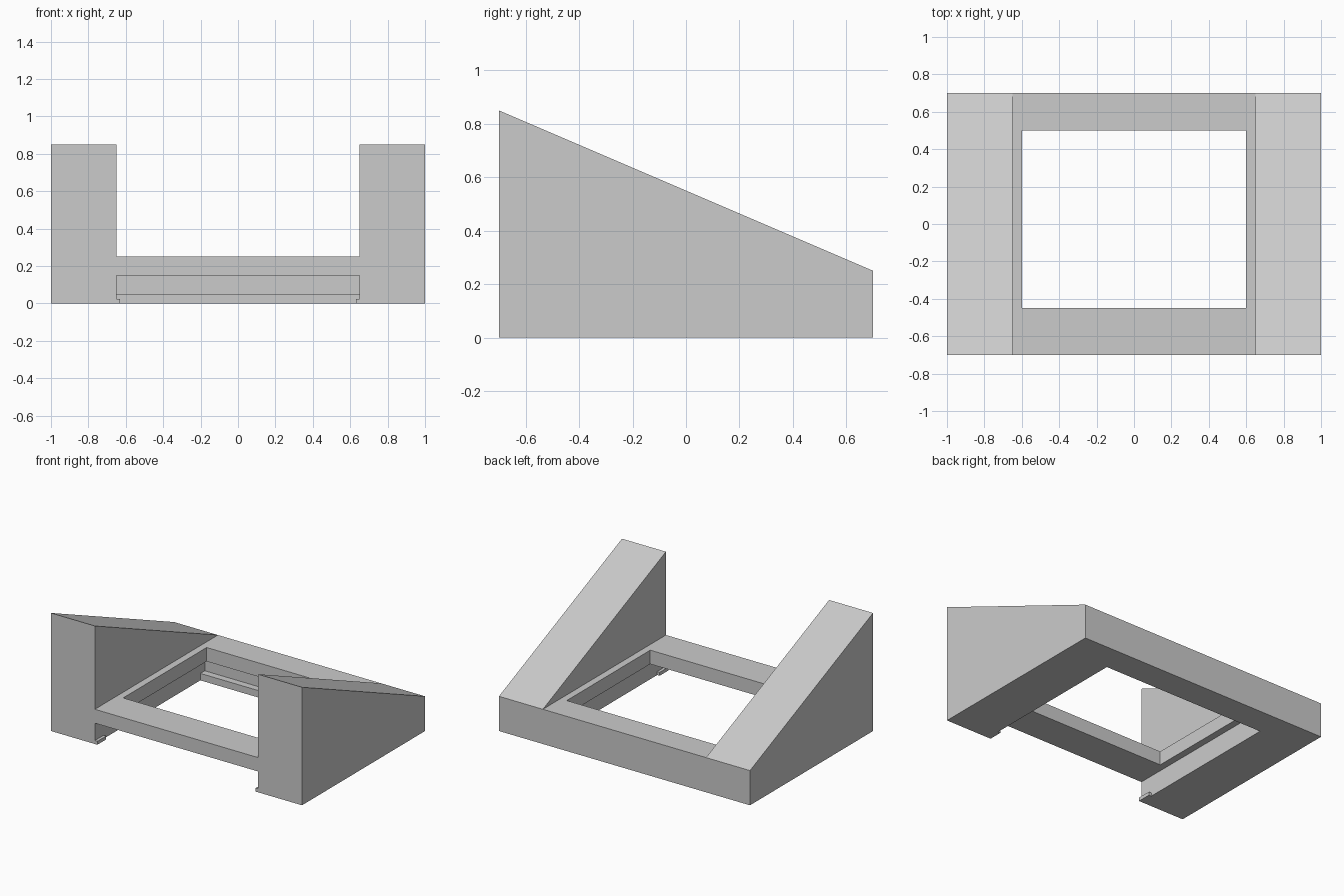
import bpy
import bmesh

cube = bpy.data.objects.get("Cube")
if cube:
    bpy.data.objects.remove(cube, do_unlink=True)

GREY = (0.6, 0.6, 0.6, 1.0)
mat = bpy.data.materials.new("plain grey")
mat.use_nodes = True
mat.diffuse_color = GREY
mat.node_tree.nodes["Principled BSDF"].inputs["Base Color"].default_value = GREY

INNER, OUTER = 0.65, 1.0     # inner and outer side of each wedge
FRONT, BACK = -0.7, 0.7
LOW, HIGH = 0.25, 0.85       # deck height and wedge peak
DECK = 0.15                  # underside of the deck


def extrude_profile(name, profile, x0, x1, mirror=False):
    """Extrude a (y, z) outline from x0 to x1."""
    bm = bmesh.new()
    face = bm.faces.new([bm.verts.new((x0, y, z)) for y, z in profile])
    geom = bmesh.ops.extrude_face_region(bm, geom=[face])["geom"]
    verts = [v for v in geom if isinstance(v, bmesh.types.BMVert)]
    bmesh.ops.translate(bm, verts=verts, vec=(x1 - x0, 0, 0))
    bmesh.ops.recalc_face_normals(bm, faces=bm.faces)
    mesh = bpy.data.meshes.new(name)
    bm.to_mesh(mesh)
    bm.free()
    mesh.materials.append(mat)
    obj = bpy.data.objects.new(name, mesh)
    bpy.context.collection.objects.link(obj)
    if mirror:
        obj.modifiers.new("Mirror", 'MIRROR').use_mirror_merge = False
    return obj


def rect(y0, y1, z0, z1):
    return [(y0, z0), (y1, z0), (y1, z1), (y0, z1)]


# Sloping side wedges
extrude_profile("side_wedges",
                [(FRONT, 0), (BACK, 0), (BACK, LOW), (FRONT, HIGH)],
                INNER, OUTER, mirror=True)

# Back rail with a groove along its inner face
extrude_profile("back_rail",
                [(0.5, 0), (BACK, 0), (BACK, LOW), (0.5, LOW),
                 (0.5, DECK), (0.55, DECK), (0.55, 0.05), (0.5, 0.05)],
                -INNER, INNER)

# Raised front bar, open underneath
extrude_profile("front_bar", rect(FRONT, -0.45, DECK, LOW), -INNER, INNER)

# Narrow ledges along the sides of the opening
extrude_profile("side_ledges", rect(-0.45, 0.5, DECK, LOW), 0.6, INNER, mirror=True)

# Small retaining clips at the front of the slot
extrude_profile("front_clips", rect(FRONT, -0.6, 0, 0.025), 0.63, INNER, mirror=True)
